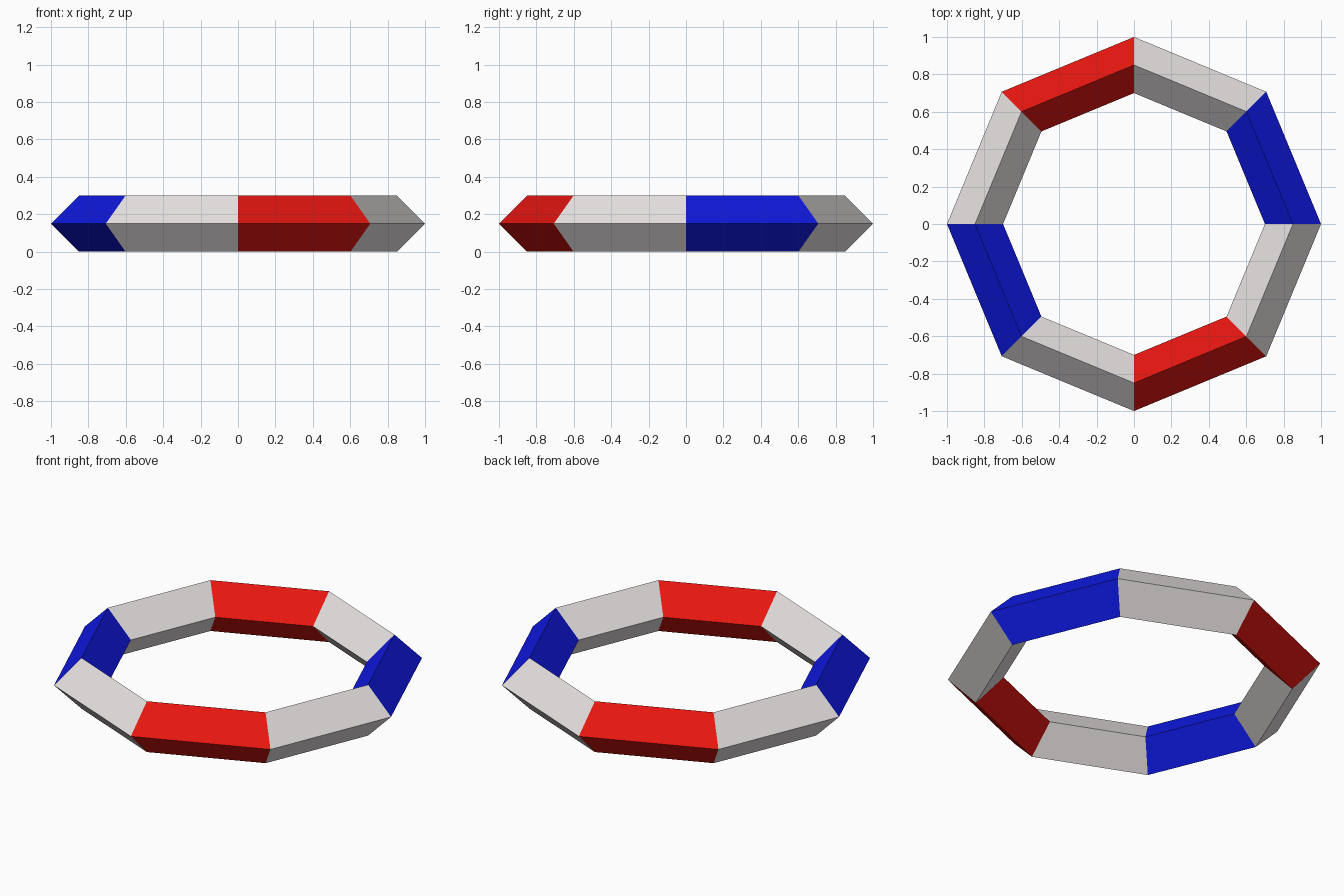
import bpy
import math

if "Cube" in bpy.data.objects:
    bpy.data.objects.remove(bpy.data.objects["Cube"])


def material(name, color):
    mat = bpy.data.materials.new(name)
    mat.diffuse_color = (*color, 1.0)
    mat.use_nodes = True
    mat.node_tree.nodes["Principled BSDF"].inputs["Base Color"].default_value = mat.diffuse_color
    return mat


# Eight-sided ring with a diamond cross-section
bpy.ops.mesh.primitive_torus_add(
    major_segments=8, minor_segments=4,
    major_radius=0.85, minor_radius=0.15, location=(0, 0, 0.15))
ring = bpy.context.object
ring.name = "ring"

# Colour bands: blue, grey, red, grey around the ring, repeated twice
for mat in (material("blue", (0.005, 0.01, 0.8)),
            material("light_grey", (0.8, 0.76, 0.76)),
            material("red", (0.8, 0.008, 0.005))):
    ring.data.materials.append(mat)

band_slots = (0, 1, 2, 1)
for face in ring.data.polygons:
    angle = math.atan2(face.center.y, face.center.x) % math.tau
    face.material_index = band_slots[int(angle / (math.pi / 4)) % 4]
    face.use_smooth = False
